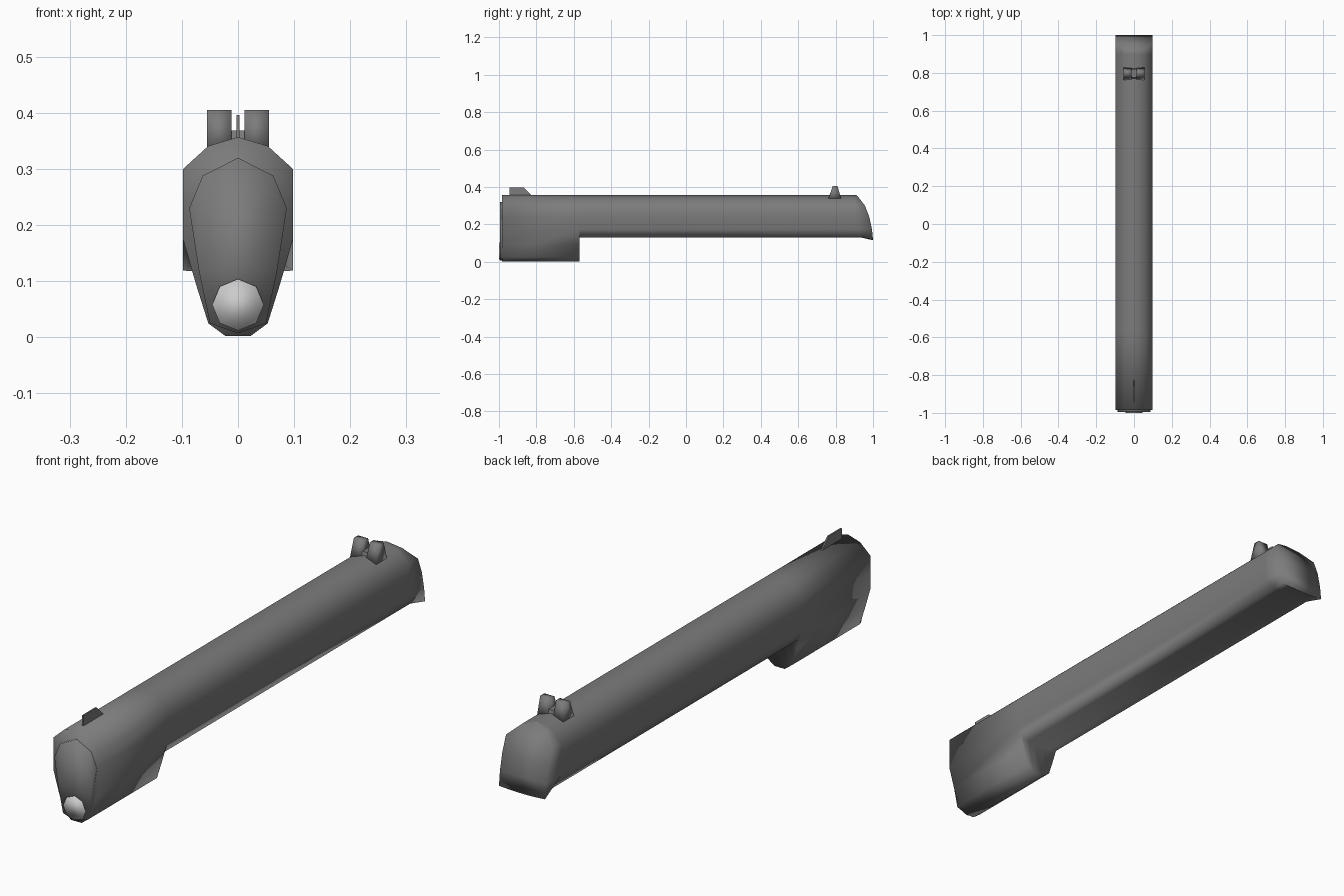
import bpy, bmesh, math

if "Cube" in bpy.data.objects:
    bpy.data.objects.remove(bpy.data.objects["Cube"])


def material(name, v):
    m = bpy.data.materials.new(name)
    m.diffuse_color = (v, v, v, 1)
    m.use_nodes = True
    m.node_tree.nodes["Principled BSDF"].inputs["Base Color"].default_value = m.diffuse_color
    return m


dark = material("dark_steel", 0.2)
light = material("bright_steel", 0.8)


def finish(bm, name, mat, angle):
    bmesh.ops.recalc_face_normals(bm, faces=bm.faces)
    me = bpy.data.meshes.new(name)
    bm.to_mesh(me)
    bm.free()
    ob = bpy.data.objects.new(name, me)
    bpy.context.collection.objects.link(ob)
    me.materials.append(mat)
    bpy.ops.object.select_all(action='DESELECT')
    ob.select_set(True)
    bpy.context.view_layer.objects.active = ob
    bpy.ops.object.shade_smooth_by_angle(angle=math.radians(angle))
    return ob


def mirrored(half):
    """Full ring from right-half points, the first one on the centre line."""
    return half[::-1] + [(-x, y, z) for x, y, z in half[1:]]


def prism(name, profile, axis, a, b, mat, angle=30):
    """Extrude a 2D profile along x (yz profile) or y (xz profile)."""
    bm = bmesh.new()
    place = (lambda p, t: (t, p[0], p[1])) if axis == 'x' else (lambda p, t: (p[0], t, p[1]))
    r0, r1 = [[bm.verts.new(place(p, t)) for p in profile] for t in (a, b)]
    n = len(profile)
    bm.faces.new(r0)
    bm.faces.new(r1)
    for i in range(n):
        j = (i + 1) % n
        bm.faces.new((r0[i], r0[j], r1[j], r1[i]))
    return finish(bm, name, mat, angle)


# Slide body: lofted cross-sections, deep at the front and shallow behind
upper = [(0, .357), (.053, .341), (.098, .30), (.098, .24), (.098, .175)]
deep = upper + [(.075, .095), (.053, .025), (.022, .002)]
shallow = upper + [(.08, .13), (.05, .13), (.022, .13)]
tail = upper + [(.098, .119), (.05, .116), (.022, .115)]
tail_y = [.91, .925, .957, .98, .994, 1, 1, 1]
flare_y = [.90] * 5 + [.935] * 3

sections = [[(x, y, z) for x, z in prof]
            for prof, y in ((deep, -.985), (deep, -.57), (shallow, -.57))]
sections.append([(x, y, z) for (x, z), y in zip(shallow, flare_y)])
sections.append([(x, y, z) for (x, z), y in zip(tail, tail_y)])

bm = bmesh.new()
rings = [[bm.verts.new(p) for p in mirrored(s)] for s in sections]
n = len(rings[0])
for k, (r0, r1) in enumerate(zip(rings, rings[1:])):
    for i in range(n):
        j = (i + 1) % n
        quad = []
        for v in (r0[i], r0[j], r1[j], r1[i]):
            if all((v.co - q.co).length > 1e-6 for q in quad):
                quad.append(v)
        if len(quad) > 2:
            bm.faces.new(quad)
bm.faces.new(rings[0])

# Curved rear end, strip by strip between mirrored vertices
end, c = rings[-1], n // 2
bm.faces.new((end[c - 1], end[c], end[c + 1])) if n % 2 else None
for i in range(1, 5):
    bm.faces.new((end[c - i], end[c + i], end[c + i + 1], end[c - i - 1]))
bm.faces.new(end[:c - 4] + end[c + 5:])
bmesh.ops.remove_doubles(bm, verts=bm.verts, dist=1e-5)
finish(bm, "slide_body", dark, 100)

# Raised muzzle plate
half = [(0, .32), (.063, .288), (.087, .23), (.07, .12), (.05, .025), (0, .007)]
plate = half + [(-x, z) for x, z in half[-2:0:-1]]
prism("muzzle_plate", plate, 'y', -.995, -.97, dark, 100)

# Bright octagonal recoil spring plug
plug = [(.046 * math.sin(i * math.tau / 8), .058 + .046 * math.cos(i * math.tau / 8)) for i in range(8)]
prism("spring_plug", plug, 'y', -1.0, -.97, light, 100)

# Thin front sight blade
blade = [(-.945, .345), (-.945, .396), (-.865, .396), (-.82, .35)]
prism("front_sight", blade, 'x', -.003, .003, dark)

# Rear sight: two posts with a low bridge making the notch
post = [(.76, .335), (.785, .405), (.81, .405), (.83, .335)]
for side, s in (("right", 1), ("left", -1)):
    prism("rear_sight_post_" + side, post, 'x', s * .012, s * .055, dark, 100)
bridge = [(.765, .335), (.775, .369), (.82, .369), (.828, .335)]
prism("rear_sight_bridge", bridge, 'x', -.012, .012, dark)
